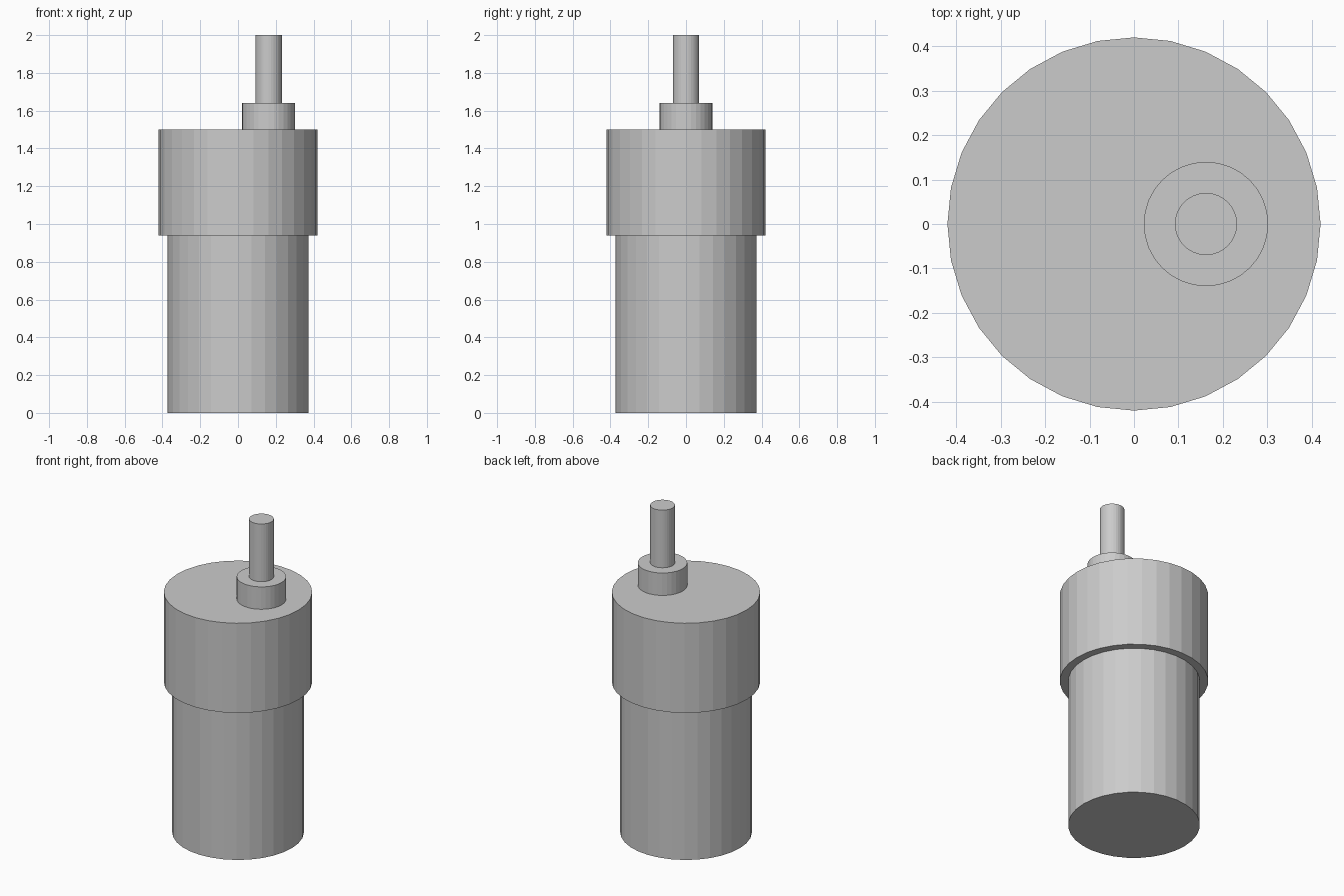
import bpy

if "Cube" in bpy.data.objects:
    bpy.data.objects.remove(bpy.data.objects["Cube"])


def cylinder(name, radius, bottom, top, x=0.0, sides=32):
    """Upright flat-shaded cylinder between two heights."""
    bpy.ops.mesh.primitive_cylinder_add(
        vertices=sides, radius=radius, depth=top - bottom,
        location=(x, 0, (bottom + top) / 2))
    part = bpy.context.object
    part.name = name
    return part


SHAFT_X = 0.162  # output shaft sits off-centre

# Motor can and the wider gearbox above it
cylinder("motor_body", 0.373, 0.0, 0.94)
cylinder("gearbox", 0.42, 0.94, 1.50)

# Off-centre collar and output shaft
cylinder("shaft_collar", 0.14, 1.50, 1.64, SHAFT_X)
cylinder("output_shaft", 0.07, 1.64, 2.0, SHAFT_X)
